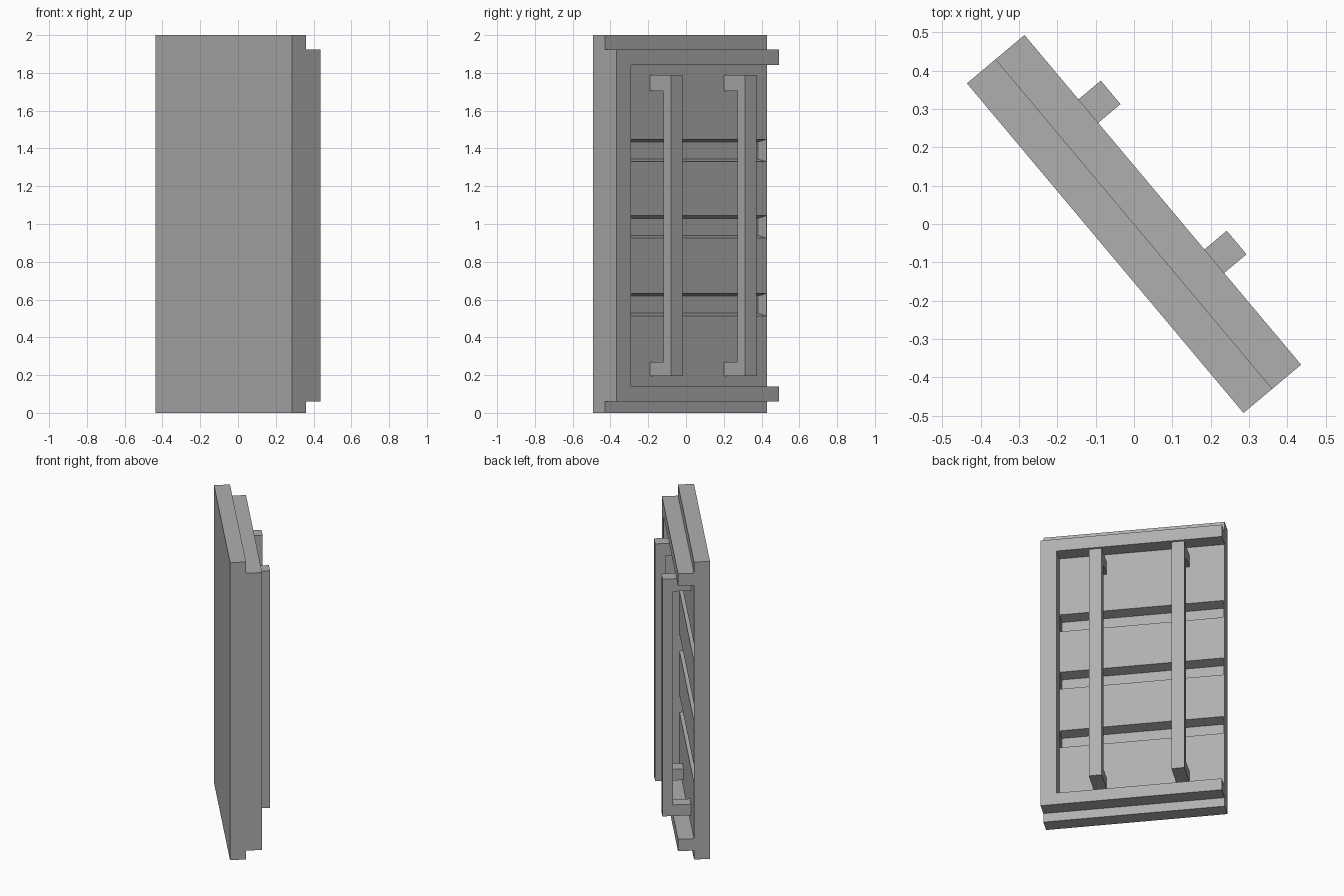
import bpy, bmesh, math
from mathutils import Matrix

if "Cube" in bpy.data.objects:
    bpy.data.objects.remove(bpy.data.objects["Cube"])

# Local frame: x along the panel, y through its thickness, z up
TURN = Matrix.Rotation(math.radians(-50), 4, 'Z')
W, T = 0.561, 0.098

# Mid grey paint
grey = bpy.data.materials.new("mid_grey")
grey.diffuse_color = (0.43, 0.43, 0.43, 1)
grey.use_nodes = True
grey.node_tree.nodes["Principled BSDF"].inputs["Base Color"].default_value = grey.diffuse_color


def extrude(name, pts, a, b, axis):
    """Extrude a closed profile between a and b: axis 'x' takes (y, z), 'y' takes (x, z)."""
    def put(p, d):
        return (d, p[0], p[1]) if axis == 'x' else (p[0], d, p[1])
    bm = bmesh.new()
    lo = [bm.verts.new(put(p, a)) for p in pts]
    hi = [bm.verts.new(put(p, b)) for p in pts]
    bm.faces.new(lo)
    bm.faces.new(hi)
    n = len(pts)
    for i in range(n):
        j = (i + 1) % n
        bm.faces.new((lo[i], lo[j], hi[j], hi[i]))
    bmesh.ops.recalc_face_normals(bm, faces=bm.faces)
    me = bpy.data.meshes.new(name)
    bm.to_mesh(me)
    bm.free()
    me.materials.append(grey)
    ob = bpy.data.objects.new(name, me)
    bpy.context.collection.objects.link(ob)
    ob.matrix_world = TURN
    return ob


# Front slab
slab = extrude("door_slab", [(-W, 0), (W, 0), (W, 2), (-W, 2)], -T, 0, 'y')

# Tapered horizontal grooves cut into the back of the slab
for i, z in enumerate((0.573, 0.985, 1.389)):
    d, h, s = 0.07, 0.059, 0.014
    e = s / d * 0.02
    cutter = extrude(f"groove_cutter_{i}",
                     [(0.02, z - h - e), (-d, z - h + s), (-d, z + h - s), (0.02, z + h + e)],
                     -0.555, 0.458, 'x')
    cutter.hide_render = True
    cutter.hide_viewport = True
    cutter.display_type = 'WIRE'
    mod = slab.modifiers.new("groove", 'BOOLEAN')
    mod.operation = 'DIFFERENCE'
    mod.solver = 'EXACT'
    mod.object = cutter

# Three-sided raised frame, open at one side
extrude("back_frame", [(-W, 0.06), (W, 0.06), (W, 1.925), (-W, 1.925),
                       (-W, 1.842), (0.461, 1.842), (0.461, 0.14), (-W, 0.14)], 0, T, 'y')

# Tall bar handles with a foot at each end
for i, u in enumerate((-0.302, 0.209)):
    extrude(f"bar_handle_{i}", [(0, 0.195), (0.174, 0.195), (0.174, 1.79), (0, 1.79),
                                (0, 1.705), (0.11, 1.705), (0.11, 0.27), (0, 0.27)],
            u - 0.04, u + 0.04, 'x')
